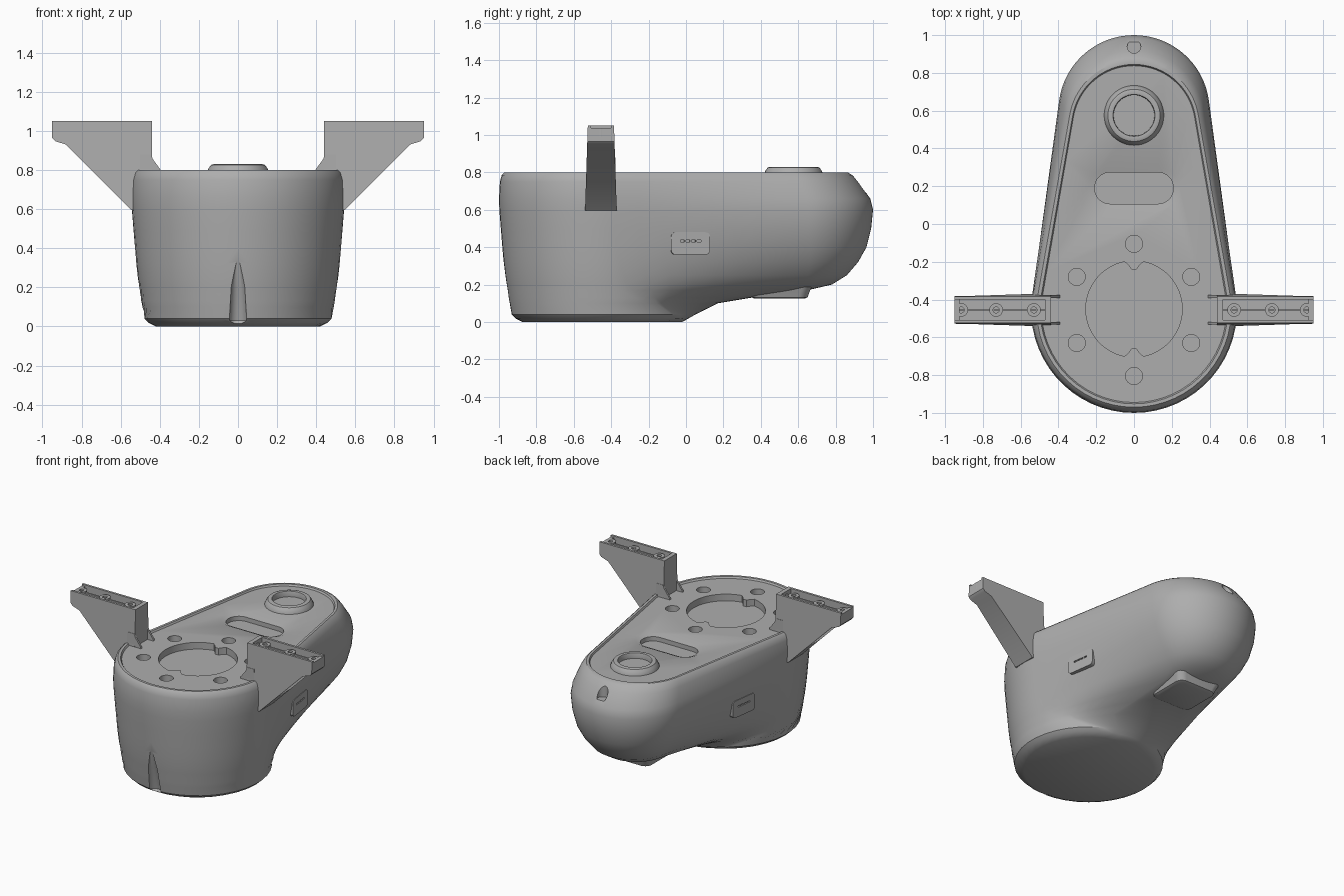
import bpy, bmesh, math
from mathutils import Matrix

if "Cube" in bpy.data.objects:
    bpy.data.objects.remove(bpy.data.objects["Cube"])

grey = bpy.data.materials.new("warm_grey_plastic")
grey.use_nodes = True
grey.diffuse_color = (0.42, 0.42, 0.42, 1)
grey.node_tree.nodes["Principled BSDF"].inputs["Base Color"].default_value = (0.42, 0.42, 0.42, 1)
DRUM_Y = -0.455


def finish(name, bm):
    bmesh.ops.remove_doubles(bm, verts=bm.verts, dist=1e-5)
    bmesh.ops.recalc_face_normals(bm, faces=bm.faces)
    me = bpy.data.meshes.new(name)
    bm.to_mesh(me)
    bm.free()
    me.materials.append(grey)
    ob = bpy.data.objects.new(name, me)
    bpy.context.collection.objects.link(ob)
    return ob


def loft(name, rings):
    """Skin a stack of equal-length rings and cap both ends."""
    bm = bmesh.new()
    rows = [[bm.verts.new(p) for p in ring] for ring in rings]
    n = len(rows[0])
    for a, b in zip(rows, rows[1:]):
        for i in range(n):
            j = (i + 1) % n
            bm.faces.new((a[i], a[j], b[j], b[i]))
    bm.faces.new(rows[0][::-1])
    bm.faces.new(rows[-1])
    return finish(name, bm)


def prism(name, outline, z0, z1):
    return loft(name, [[(x, y, z) for x, y in outline] for z in (z0, z1)])


def circle(cx, cy, r, n=32):
    return [(cx + r * math.cos(2 * math.pi * i / n), cy + r * math.sin(2 * math.pi * i / n)) for i in range(n)]


def rounded(cx, cy, hx, hy, r, seg=8):
    """Rounded rectangle outline."""
    pts = []
    for q, (sx, sy) in enumerate(((1, 1), (-1, 1), (-1, -1), (1, -1))):
        for k in range(seg + 1):
            a = math.pi / 2 * (q + k / seg)
            pts.append((cx + sx * (hx - r) + r * math.cos(a), cy + sy * (hy - r) + r * math.sin(a)))
    return pts


def lathe(name, profile, cx, cy, n=48):
    return loft(name, [[(x, y, z) for x, y in circle(cx, cy, r, n)] for r, z in profile])


def box(name, x0, x1, y0, y1, z0, z1):
    return prism(name, [(x0, y0), (x1, y0), (x1, y1), (x0, y1)], z0, z1)


def cut(ob, cutters):
    for c in cutters:
        c.hide_render = True
        m = ob.modifiers.new("cut", 'BOOLEAN')
        m.operation, m.solver, m.object = 'DIFFERENCE', 'EXACT', c
    bpy.context.view_layer.update()
    me = bpy.data.meshes.new_from_object(ob.evaluated_get(bpy.context.evaluated_depsgraph_get()))
    ob.modifiers.clear()
    ob.data = me
    for c in cutters:
        bpy.data.objects.remove(c)


def teardrop(z, rf, back, rb, arc=32, side=8):
    """Outline wrapping the drum circle and the smaller rear circle."""
    yb = back - rb
    a = math.asin(min(0.995, (rf - rb) / (yb - DRUM_Y)))

    def arc_pts(cy, r, t0, t1):
        return [(r * math.cos(t0 + (t1 - t0) * i / arc), cy + r * math.sin(t0 + (t1 - t0) * i / arc), z)
                for i in range(arc + 1)]

    def between(p, q):
        return [tuple(u + (v - u) * i / side for u, v in zip(p, q)) for i in range(1, side)]
    front = arc_pts(DRUM_Y, rf, -math.pi - a, a)
    rear = arc_pts(yb, rb, a, math.pi - a)
    return front + between(front[-1], rear[0]) + rear + between(rear[-1], front[0])


# Housing: height, drum radius, rear extent, rear radius
levels = [(0, .42, -.02, .30), (.02, .46, .015, .30), (.04, .48, .05, .30), (.1, .49, .17, .28),
          (.13, .495, .35, .22), (.17, .50, .65, .19), (.2, .505, .78, .22), (.25, .512, .86, .27),
          (.32, .52, .92, .32), (.4, .527, .965, .36), (.5, .535, .99, .39), (.6, .543, 1, .40),
          (.66, .545, .985, .395), (.75, .54, .92, .375), (.785, .53, .89, .36), (.8, .515, .865, .345),
          (.8, .497, .845, .33), (.788, .49, .838, .325)]
housing = loft("housing", [teardrop(*lv) for lv in levels])

# Openings in the top panel; the main one keeps two small inward tabs
opening = []
for i in range(96):
    t = 2 * math.pi * i / 96
    tab = max(0, 1 - abs(abs(math.sin(t)) - 1) / 0.012)
    r = 0.255 - 0.045 * min(1, tab * 1.5)
    opening.append((r * math.cos(t), -0.45 + r * math.sin(t)))
cutters = [prism("main_opening", opening, 0.74, 0.9)]
for i in range(6):
    t = math.pi / 2 + i * math.pi / 3
    cutters.append(prism("screw_hole", circle(0.35 * math.cos(t), -0.455 + 0.35 * math.sin(t), 0.045), 0.74, 0.9))
cutters.append(loft("slot_rim", [[(x, y, z) for x, y in rounded(0, 0.19, hx, hy, hy - .001)]
                                 for z, hx, hy in ((0.776, .21, .085), (0.79, .245, .115), (0.85, .245, .115))]))
cutters.append(prism("slot", rounded(0, 0.19, 0.208, 0.083, 0.08), 0.745, 0.9))
cutters.append(prism("rear_notch", circle(0, 0.94, 0.036), 0.69, 0.9))
# Tapered groove at the front of the drum
cutters.append(loft("front_groove", [[(x, y, z) for x, y in circle(0, yc, r, 24)] for z, yc, r in
                                     ((.015, -.93, .03), (.03, -.935, .045), (.2, -.965, .036), (.36, -.988, .005))]))
cut(housing, cutters)

# Raised collar on the top panel
lathe("top_collar", [(.16, .775), (.158, .79), (.15, .81), (.138, .826), (.125, .83), (.111, .828),
                     (.108, .82), (.108, .79)], 0, 0.575)

# Pad under the arm
loft("underside_pad", [[(x, y, z) for x, y in rounded(0, 0.5, h, h, 0.05)]
                       for z, h in ((.125, .135), (.132, .15), (.155, .158), (.22, .185))])


def bracket_side(name, s, pts, y0, y1):
    return loft(name, [[(s * x, y, z) for x, z in pts] for y in (y0, y1)])


for s, side in ((1, "left"), (-1, "right")):
    # Mounting bracket, slightly wider toward its foot
    pts = [(.44, 1.05), (.95, 1.05), (.95, .965), (.935, .948), (.88, .93),
           (.545, .595), (.5, .595), (.5, .75), (.44, .78)]
    arm = bracket_side(side + "_bracket", s, pts, -1, 1)
    for v in arm.data.vertices:
        half = 0.07 + 0.015 * (1.05 - v.co.z) / 0.46
        v.co.y = DRUM_Y + half * (1 if v.co.y > 0 else -1)

    xa, xb, xc = sorted((s * .47, s * 1.0)), sorted((s * .47, s * .925)), s
    cut(arm, [box("lip_cut", *xa, DRUM_Y - .054, DRUM_Y + .054, 1.038, 1.1),
              box("channel_cut", *xb, DRUM_Y - .054, DRUM_Y + .054, 1.0, 1.1)])
    # Rib and screw bosses inside the channel
    box(side + "_channel_rib", *xb, DRUM_Y - .006, DRUM_Y + .006, 0.99, 1.03)
    for k, x in enumerate((.53, .73, .915)):
        lathe(f"{side}_screw_boss_{k + 1}", [(.036, .99), (.036, 1.038), (.016, 1.038), (.016, 1.005)],
              s * x, DRUM_Y, 20)
    # Thin gussets joining the bracket to the panel
    for k, y in enumerate((DRUM_Y - .078, DRUM_Y + .064)):
        bracket_side(f"{side}_gusset_{k + 1}", s,
                     [(.445, .88), (.435, .855), (.395, .8), (.39, .78), (.5, .78), (.5, .88)], y, y + .014)

    # Side port plate with four small slots, following the side wall
    port = prism(side + "_port", rounded(0, 0, 0.105, 0.06, 0.025), -0.06, 0.0)
    cut(port, [box("port_slot", x - .011, x + .011, .008, .018, -.01, .02) for x in (-.045, -.015, .015, .045)])
    place = (Matrix.Translation((s * 0.474, 0.025, 0.42)) @ Matrix.Rotation(s * math.radians(8), 4, 'Z')
             @ Matrix.Rotation(s * math.pi / 2, 4, 'Z') @ Matrix.Rotation(math.pi / 2, 4, 'X'))
    port.data.transform(place)

# Smooth shading with crisp edges
bpy.ops.object.select_all(action='DESELECT')
for ob in bpy.context.collection.objects:
    if ob.type == 'MESH':
        ob.select_set(True)
        bpy.context.view_layer.objects.active = ob
bpy.ops.object.shade_smooth_by_angle(angle=math.radians(32))
